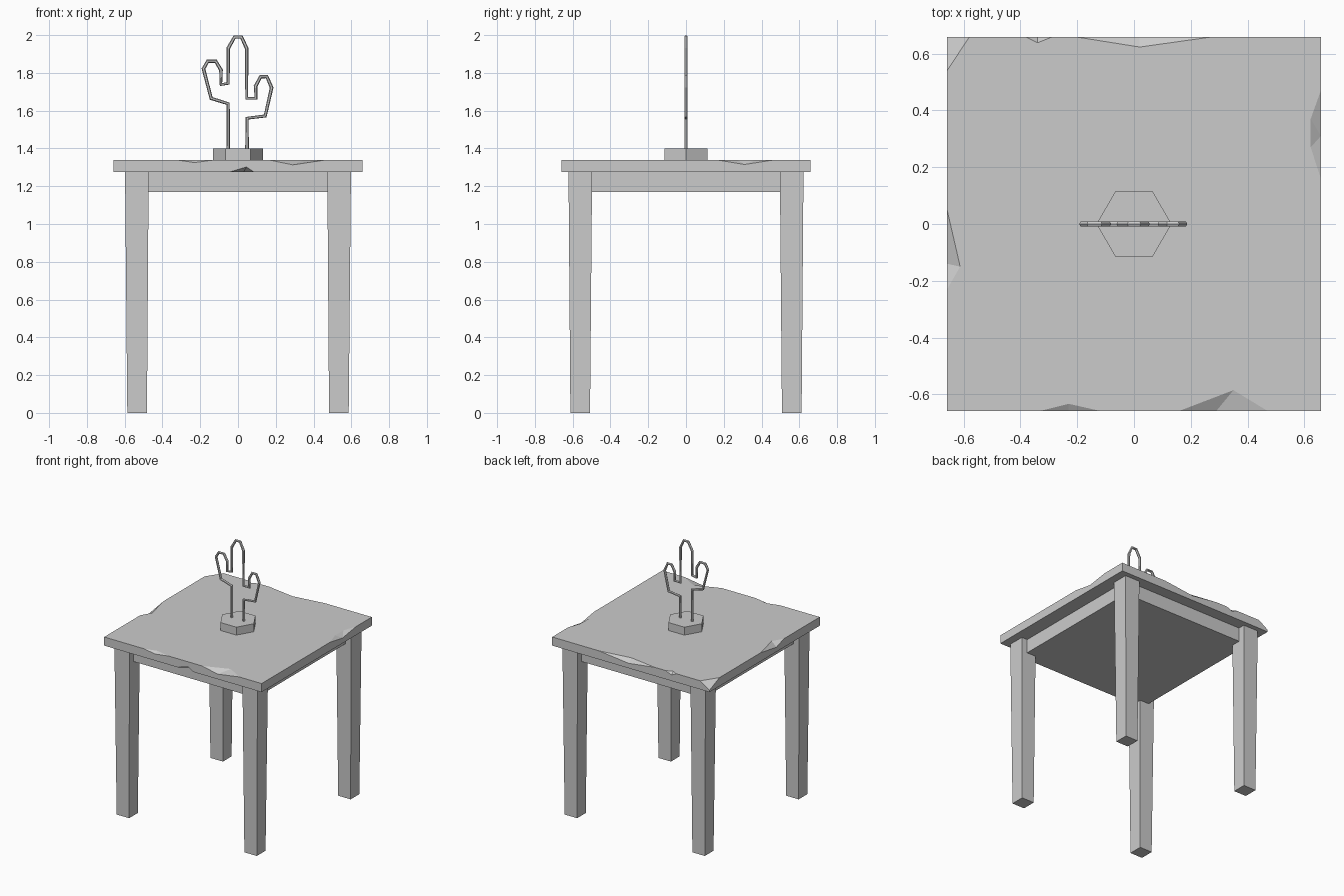
import bpy, bmesh

if "Cube" in bpy.data.objects:
    bpy.data.objects.remove(bpy.data.objects["Cube"])

def hull(bm, pts):
    # convex solid around a few points
    tmp = bmesh.new()
    for p in pts:
        tmp.verts.new(p)
    bmesh.ops.convex_hull(tmp, input=tmp.verts)
    bmesh.ops.recalc_face_normals(tmp, faces=tmp.faces)
    me = bpy.data.meshes.new("tmp")
    tmp.to_mesh(me)
    tmp.free()
    bm.from_mesh(me)
    bpy.data.meshes.remove(me)

def make(name, bm):
    me = bpy.data.meshes.new(name)
    bm.to_mesh(me)
    bm.free()
    ob = bpy.data.objects.new(name, me)
    bpy.context.collection.objects.link(ob)
    return ob

def tapered_box(name, lo, hi):
    # lo / hi: (x0, x1, y0, y1, z) rectangles
    bm = bmesh.new()
    rings = [[bm.verts.new(p) for p in ((a, c, z), (b, c, z), (b, d, z), (a, d, z))]
             for a, b, c, d, z in (lo, hi)]
    bm.faces.new(rings[0])
    bm.faces.new(rings[1])
    for i in range(4):
        j = (i + 1) % 4
        bm.faces.new((rings[0][i], rings[0][j], rings[1][j], rings[1][i]))
    bmesh.ops.recalc_face_normals(bm, faces=bm.faces)
    return make(name, bm)

# Table top
H, ZB, ZT = 0.658, 1.275, 1.34
top = tapered_box("table_top", (-H, H, -H, H, ZB), (-H, H, -H, H, ZT))

# Chips: side, edge start, edge end, [(along, inset)], (along, z of side apex), edge height
chips = [
    ("front", -0.33, -0.12, [(-0.23, 0.025)], (-0.23, 1.325), ZT),
    ("front", 0.16, 0.47, [(0.35, 0.073)], (0.29, 1.313), ZT),
    ("front", -0.045, 0.085, [(0.03, 0.05)], (0.045, 1.302), ZB),
    ("right", 0.16, 0.47, [(0.27, 0.036), (0.37, 0.036)], (0.31, 1.315), ZT),
    ("left", -0.23, 0.05, [(-0.15, 0.046)], (-0.14, 1.31), ZT),
    ("back", -0.2, 0.27, [(0.02, 0.035)], (0.02, 1.312), ZT),
    ("back", -0.38, -0.29, [(-0.34, 0.02)], (-0.34, 1.32), ZT),
]

def on_side(side, along, inset, z):
    e = H - inset
    return {"front": (along, -e, z), "back": (along, e, z),
            "left": (-e, along, z), "right": (e, along, z)}[side]

bm = bmesh.new()
for side, a, b, tops, (s, sz), z in chips:
    out = 0.03 if z == ZT else -0.03
    pts = [on_side(side, a, 0, z), on_side(side, b, 0, z), on_side(side, s, 0, sz),
           on_side(side, (a + b) / 2, -0.03, z + out)]
    hull(bm, pts + [on_side(side, t, i, z) for t, i in tops])
# Broken back left corner
hull(bm, [(-H, 0.54, ZT), (-0.58, H, ZT), (-H, H, 1.29), (-H - 0.03, H + 0.03, ZT + 0.03)])
cutter = make("chip_cutter", bm)
cutter.hide_render = True
mod = top.modifiers.new("chips", 'BOOLEAN')
mod.operation = 'DIFFERENCE'
mod.solver = 'EXACT'
mod.object = cutter
bpy.context.view_layer.objects.active = top
bpy.ops.object.modifier_apply(modifier=mod.name)
bpy.data.objects.remove(cutter)

# Apron block under the top
tapered_box("apron", (-0.55, 0.55, -0.57, 0.57, 1.17), (-0.55, 0.55, -0.57, 0.57, ZB))

# Tapered legs
for sx, nx in ((-1, "left"), (1, "right")):
    for sy, ny in ((-1, "front"), (1, "back")):
        tapered_box(f"{ny}_{nx}_leg",
                    (sx * 0.482, sx * 0.586, sy * 0.508, sy * 0.612, 0),
                    (sx * 0.473, sx * 0.598, sy * 0.497, sy * 0.622, ZB))

# Hexagonal pot
bpy.ops.mesh.primitive_cylinder_add(vertices=6, radius=0.132, depth=0.06, location=(0, 0, 1.37))
pot = bpy.context.object
pot.name = "hexagonal_base"
pot.rotation_euler.z = 0.5235988

# Cactus outline bent from a six-sided rod
path = [(-.052, 1.39), (-.052, 1.637), (-.142, 1.665), (-.183, 1.822), (-.16, 1.862),
        (-.118, 1.862), (-.09, 1.815), (-.09, 1.738), (-.052, 1.745), (-.052, 1.93),
        (-.018, 1.99), (.018, 1.99), (.046, 1.93), (.046, 1.665), (.095, 1.665),
        (.093, 1.73), (.12, 1.78), (.153, 1.78), (.178, 1.722), (.144, 1.572),
        (.048, 1.56), (.048, 1.39)]
cu = bpy.data.curves.new("cactus_outline", 'CURVE')
cu.dimensions = '3D'
cu.bevel_depth = 0.01
cu.bevel_resolution = 1
cu.use_fill_caps = True
sp = cu.splines.new('POLY')
sp.use_smooth = False
sp.points.add(len(path) - 1)
for p, (x, z) in zip(sp.points, path):
    p.co = (x, 0, z, 1)
bpy.context.collection.objects.link(bpy.data.objects.new("cactus_outline", cu))
